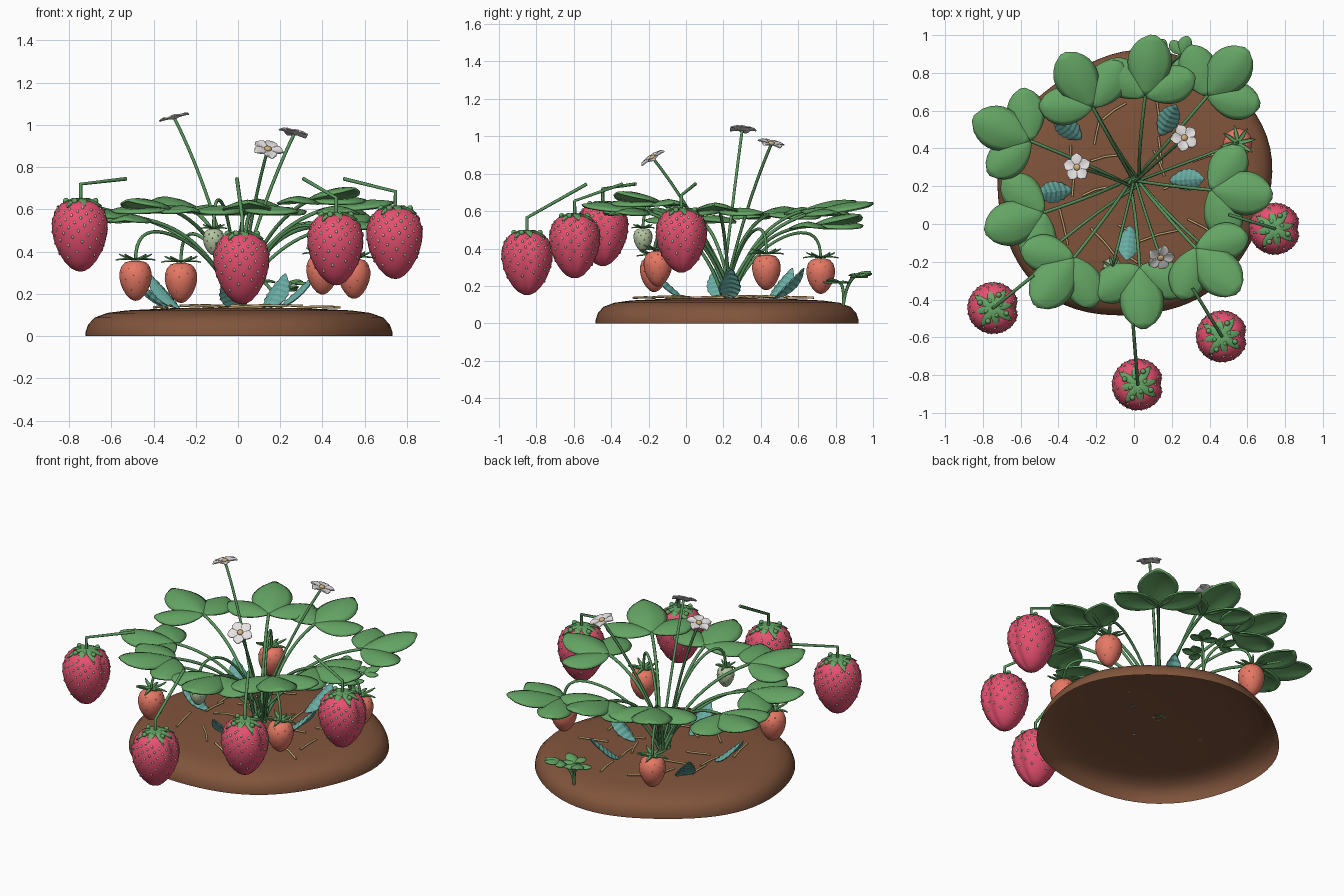
import bpy, bmesh, random
from math import sin, cos, pi, atan2, radians, sqrt
from mathutils import Vector, Matrix

random.seed(4)
cube = bpy.data.objects.get("Cube")
if cube:
    bpy.data.objects.remove(cube, do_unlink=True)


def material(name, r, g, b):
    m = bpy.data.materials.new(name)
    m.use_nodes = True
    m.diffuse_color = (r, g, b, 1)
    bsdf = m.node_tree.nodes["Principled BSDF"]
    bsdf.inputs["Base Color"].default_value = (r, g, b, 1)
    bsdf.inputs["Roughness"].default_value = 0.7
    return m


SOIL = material("soil brown", 0.22, 0.09, 0.045)
LEAF = material("leaf green", 0.13, 0.38, 0.13)
STEM = material("stem green", 0.1, 0.3, 0.11)
RIPE = material("ripe red", 0.80, 0.08, 0.165)
HALF = material("half ripe orange", 0.80, 0.19, 0.13)
PALE = material("pale green", 0.46, 0.56, 0.36)
PETAL = material("petal white", 0.80, 0.76, 0.76)
STRAW = material("straw tan", 0.62, 0.43, 0.2)
TEAL = material("young leaf teal", 0.14, 0.42, 0.37)


def finish(name, bm, mat, smooth=True, thick=0):
    mesh = bpy.data.meshes.new(name)
    bm.to_mesh(mesh)
    bm.free()
    obj = bpy.data.objects.new(name, mesh)
    bpy.context.collection.objects.link(obj)
    mesh.materials.append(mat)
    if smooth:
        mesh.shade_smooth()
    if thick:
        mod = obj.modifiers.new("thickness", "SOLIDIFY")
        mod.thickness = thick
        mod.offset = 0


def arc(a, b, c, n=14):
    """Points of a curve from a to c, pulled towards b."""
    a, b, c = Vector(a), Vector(b), Vector(c)
    ts = [i / n for i in range(n + 1)]
    return [a * (1 - t) ** 2 + b * 2 * t * (1 - t) + c * t * t for t in ts]


def tubes(name, paths, radius, mat):
    cu = bpy.data.curves.new(name, "CURVE")
    cu.dimensions = "3D"
    cu.bevel_depth = radius
    cu.bevel_resolution = 2
    cu.use_fill_caps = True
    for path in paths:
        sp = cu.splines.new("POLY")
        sp.points.add(len(path) - 1)
        for p, co in zip(sp.points, path):
            p.co = (*co, 1)
    obj = bpy.data.objects.new(name, cu)
    cu.materials.append(mat)
    bpy.context.collection.objects.link(obj)


def lathe(bm, profile, radius_at, centre, n):
    """Rings of (r, z) around centre; radius_at(angle) shapes the outline."""
    c = Vector(centre)
    rings = []
    for r, z in profile:
        if r == 0:
            rings.append([bm.verts.new(c + Vector((0, 0, z)))] * n)
        else:
            rings.append([bm.verts.new(c + Vector((r * radius_at(a) * cos(a), r * radius_at(a) * sin(a), z)))
                          for a in (2 * pi * k / n for k in range(n))])
    for up, low in zip(rings, rings[1:]):
        for k in range(n):
            j = (k + 1) % n
            bm.faces.new(list(dict.fromkeys((up[k], low[k], low[j], up[j]))))
    bmesh.ops.recalc_face_normals(bm, faces=bm.faces)


def leaf(bm, base, yaw, pitch, length, width, cup=0.2, bend=0.0, shift=1.15, full=0.65, teeth=0.0, n=10):
    """One blade from its base; cup lifts the edges, bend lifts the tip."""
    mat = Matrix.Translation(base) @ Matrix.Rotation(yaw, 4, "Z") @ Matrix.Rotation(-pitch, 4, "Y")
    rows = []
    for i in range(n + 1):
        t = i / n
        w = width / 2 * max(sin(pi * t ** shift), 0.02) ** full * (1 + teeth * (i % 2))
        row = []
        for v in (-1, -0.75, -0.4, 0, 0.4, 0.75, 1):
            z = cup * w * abs(v) ** 1.6 + bend * length * t ** 2.5 + teeth * 0.03 * (i % 2)
            row.append(bm.verts.new(mat @ Vector((length * t, w * v, z))))
        rows.append(row)
    for a, b in zip(rows, rows[1:]):
        for k in range(len(a) - 1):
            bm.faces.new((a[k], b[k], b[k + 1], a[k + 1]))


# Soil mound, an open shell
bm = bmesh.new()
lathe(bm, [(0, 0.135), (0.3, 0.133), (0.52, 0.122), (0.61, 0.11), (0.67, 0.088), (0.7, 0.055), (0.712, 0.02), (0.713, 0)],
      lambda a: 1 + 0.04 * cos(2 * a - 1.15) + 0.014 * sin(5 * a + 0.2), (0, 0.21, 0), 72)
finish("soil_mound", bm, SOIL)

# Straw mulch
straws = []
for i in range(18):
    a, r, d = i * 2.4, random.uniform(0.16, 0.46), random.uniform(0, pi)
    mid = Vector((r * cos(a), 0.21 + r * sin(a), 0.143 - 0.05 * max(r - 0.3, 0)))
    half = Vector((cos(d), sin(d), 0)) * random.uniform(0.06, 0.11)
    straws.append([mid - half, mid + Vector((0, 0.008, 0.003)), mid + half])
tubes("straw_mulch", straws, 0.006, STRAW)

# Three-part leaves on arching stalks
ROOT = Vector((0, 0.22, 0.135))


def trefoil(bm, tip, yaw, size, pitch):
    for turn, scale in ((0, 1), (1.05, 0.86), (-1.05, 0.86)):
        leaf(bm, tip, yaw + turn, pitch * (1 if turn == 0 else 0.55), 0.32 * size * scale, 0.23 * size * scale,
             cup=-0.34, bend=-0.2, full=0.58)


def root_point():
    a = random.uniform(0, 2 * pi)
    return ROOT + Vector((cos(a), sin(a), 0)) * 0.03


# Stalk tip and upward tilt of each leaf
leaf_tips = [(0.06, 0.68, 0.59, 0.36), (0.39, 0.68, 0.52, 0.38), (0.41, 0.18, 0.6, 0.3), (0.33, -0.13, 0.64, 0.38),
             (0.03, -0.23, 0.6, 0.3), (-0.32, -0.18, 0.6, 0.33), (-0.48, 0.06, 0.56, 0.3), (-0.55, 0.44, 0.58, 0.3),
             (-0.22, 0.62, 0.6, 0.36)]
bm = bmesh.new()
stalks = []
for x, y, z, pitch in leaf_tips:
    tip = Vector((x, y, z))
    out = tip - ROOT
    trefoil(bm, tip, atan2(out.y, out.x), 1, pitch)
    stalks.append(arc(root_point(), ROOT + Vector((out.x * 0.3, out.y * 0.3, 0.38)), tip))
finish("leaf_canopy", bm, LEAF, thick=0.01)
tubes("leaf_stalks", stalks, 0.009, STEM)

# Seedling at the back edge
bm = bmesh.new()
sprouts = []
for x, y, z, yaw in ((0.25, 0.9, 0.25, 1.2), (0.12, 0.9, 0.26, 2.1), (0.2, 0.82, 0.22, -0.6)):
    trefoil(bm, Vector((x, y, z)), yaw, 0.31, 0.35)
    sprouts.append(arc((0.19, 0.84, 0.08), (0.19, 0.85, 0.2), (x, y, z), 8))
finish("seedling_leaves", bm, LEAF, thick=0.006)
tubes("seedling_stalks", sprouts, 0.008, STEM)

# Young folded leaves near the crown
bm = bmesh.new()
for x, y in ((-0.35, 0.51), (-0.42, 0.17), (0.18, 0.55), (0.28, 0.235), (-0.03, -0.1)):
    yaw = atan2(y - ROOT.y, x - ROOT.x)
    base = Vector((x - 0.09 * cos(yaw), y - 0.09 * sin(yaw), 0.13))
    leaf(bm, base, yaw, radians(42), 0.245, 0.105, cup=-0.45, shift=0.9, full=0.8, teeth=0.12, n=14)
finish("young_leaves", bm, TEAL, smooth=False, thick=0.006)

# Berries: body, seeds and leafy cap
SHAPE = [(0, -0.012), (0.05, -0.008), (0.09, -0.02), (0.12, -0.055), (0.136, -0.105), (0.136, -0.15), (0.126, -0.2),
         (0.106, -0.25), (0.078, -0.295), (0.046, -0.328), (0.018, -0.342), (0, -0.344)]


def shape_radius(z):
    for (r0, z0), (r1, z1) in zip(SHAPE[1:], SHAPE[2:]):
        if z1 <= z <= z0:
            return r0 + (r1 - r0) * (z - z0) / (z1 - z0)
    return 0


def berry(name, top, size, mat, seed_mat, spiky):
    top = Vector(top)
    crease = lambda a: 1 - (0 if spiky else 0.12 * max(0, cos(a)) ** 40)
    bm = bmesh.new()
    lathe(bm, [(r * size, z * size) for r, z in SHAPE], crease, top, 48)
    finish(name, bm, mat)
    # Seeds on a spiral
    bm = bmesh.new()
    count = 30 if spiky else 110
    for i in range(count):
        t = (i + 0.5) / count
        z = -0.04 - 0.29 * (1 - sqrt(1 - t * 0.97))
        a = i * 2.39996
        r = shape_radius(z) * crease(a) * 0.98
        place = Matrix.Translation(top + Vector((r * cos(a), r * sin(a), z)) * size) @ Matrix.Diagonal((1, 1, 1.3, 1))
        bmesh.ops.create_icosphere(bm, subdivisions=1, radius=0.003 if spiky else 0.0072, matrix=place)
    finish(name + "_seeds", bm, seed_mat)
    # Cap
    bm = bmesh.new()
    for k in range(8):
        yaw = 2 * pi * k / 8 + 0.2
        if spiky:
            leaf(bm, top, yaw, 0.15, 0.17 * size, 0.036 * size, bend=-0.15 + 0.3 * (k % 2), shift=0.8, n=5)
        else:
            leaf(bm, top, yaw, 0.05, 0.1 + 0.014 * (k % 2), 0.038, cup=-0.2, bend=-0.4, shift=0.9, n=6)
            knob = top + Vector((cos(yaw + 0.2), sin(yaw + 0.2), 0)) * (0.04 + 0.035 * (k % 2))
            bmesh.ops.create_icosphere(bm, subdivisions=2, radius=0.012,
                                       matrix=Matrix.Translation(knob - Vector((0, 0, 0.01))))
    finish(name + "_cap", bm, LEAF, thick=0.006)


# Large ripe berries on bent stems
ripe = [((-0.745, -0.445, 0.65), (-0.53, -0.27, 0.745)), ((0.02, -0.85, 0.495), (-0.005, -0.53, 0.745)),
        ((0.465, -0.595, 0.585), (0.31, -0.34, 0.745)), ((0.745, -0.025, 0.615), (0.5, 0.05, 0.745))]
for i, (top, end) in enumerate(ripe):
    berry(f"ripe_berry_{i + 1}", top, 1, RIPE, PALE, False)
tubes("ripe_berry_stems", [[Vector(t), Vector(t) + Vector((0, 0, 0.07)), Vector(e)] for t, e in ripe], 0.009, STEM)

# Small unripe berries on drooping stems
small = [((0.55, 0.43, 0.37), 0.56, HALF), ((-0.485, -0.17, 0.36), 0.56, HALF), ((-0.27, 0.72, 0.35), 0.56, HALF),
         ((0.4, -0.15, 0.39), 0.56, HALF), ((-0.115, -0.23, 0.51), 0.37, PALE)]
stems = []
for i, (top, size, mat) in enumerate(small):
    berry(f"small_berry_{i + 1}", top, size, mat, STRAW if mat == HALF else LEAF, True)
    out = Vector(top) - ROOT
    crest = ROOT + Vector((out.x * 0.72, out.y * 0.72, out.z + 0.13))
    rise = arc(root_point(), ROOT + Vector((out.x * 0.3, out.y * 0.3, out.z + 0.08)), crest)
    stems.append(rise + arc(crest, ROOT + Vector((out.x, out.y, out.z + 0.16)), top, 8)[1:])
tubes("small_berry_stems", stems, 0.008, STEM)

# Flowers: five petals and a round centre
petals, hearts, stems = bmesh.new(), bmesh.new(), []
for pos, tilt in (((-0.3, 0.3, 1.03), 0.25), ((0.265, 0.455, 0.955), 0.3), ((0.14, -0.175, 0.88), 0.6)):
    pos = Vector(pos)
    out = pos - ROOT
    yaw = atan2(out.y, out.x)
    turn = Matrix.Translation(pos) @ Matrix.Rotation(yaw, 4, "Z") @ Matrix.Rotation(tilt, 4, "Y")
    one = bmesh.new()
    for k in range(5):
        leaf(one, Vector(), 2 * pi * k / 5, 0.22, 0.075, 0.062, cup=0.2, bend=-0.15, shift=1.5, full=0.7, n=6)
    one.transform(turn)
    part = bpy.data.meshes.new("petal_part")
    one.to_mesh(part)
    one.free()
    petals.from_mesh(part)
    bpy.data.meshes.remove(part)
    bmesh.ops.create_uvsphere(hearts, u_segments=12, v_segments=8, radius=0.018,
                              matrix=turn @ Matrix.Translation((0, 0, 0.01)) @ Matrix.Diagonal((1, 1, 0.6, 1)))
    stems.append(arc(root_point(), ROOT + Vector((out.x * 0.4, out.y * 0.4, out.z * 0.6)), pos))
finish("flower_petals", petals, PETAL, thick=0.006)
finish("flower_centres", hearts, STRAW)
tubes("flower_stalks", stems, 0.008, STEM)
